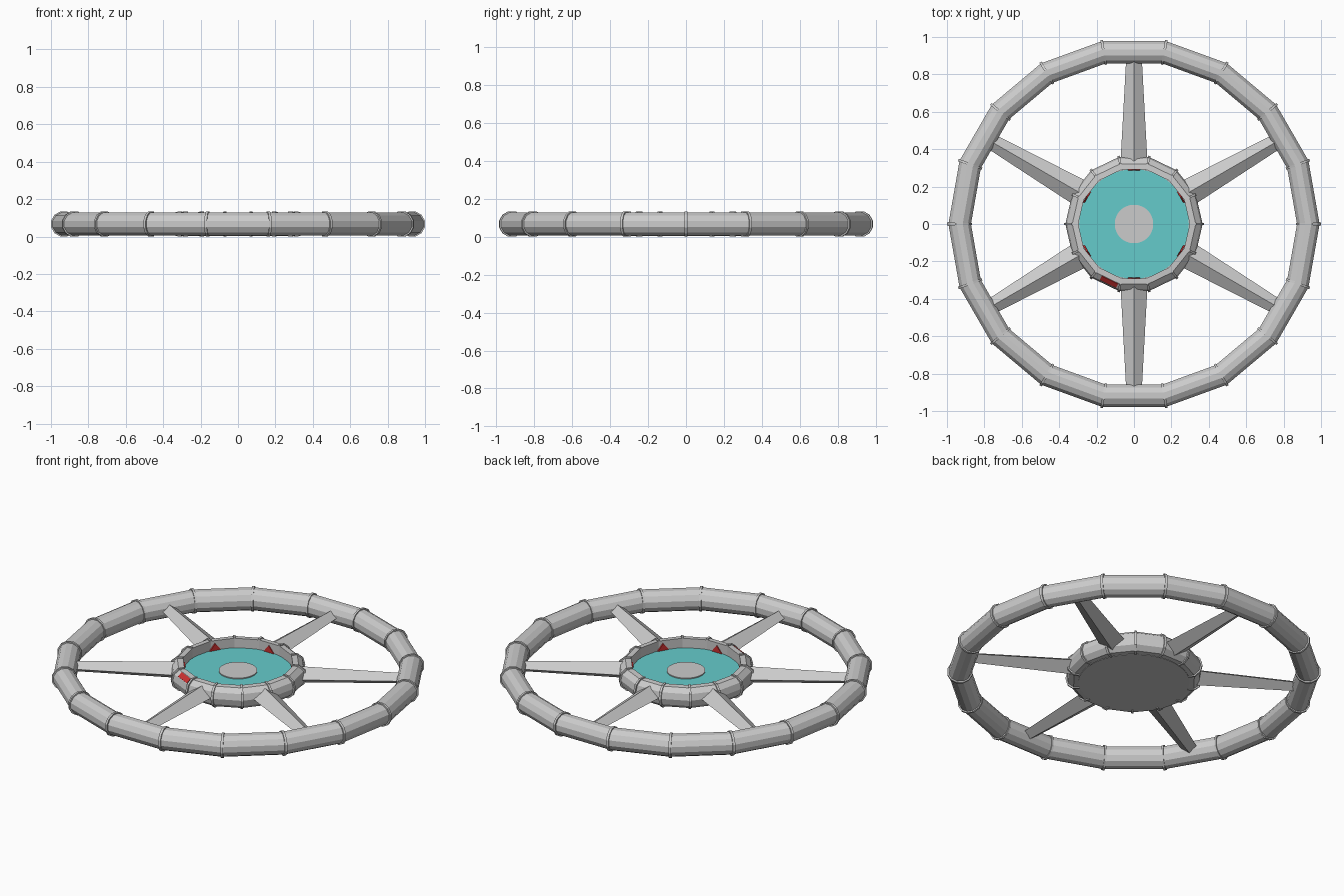
import bpy, bmesh, math
from mathutils import Vector

if "Cube" in bpy.data.objects:
    bpy.data.objects.remove(bpy.data.objects["Cube"])

ZC = 0.067


def material(name, rgb):
    m = bpy.data.materials.new(name)
    m.diffuse_color = (*rgb, 1)
    m.use_nodes = True
    m.node_tree.nodes["Principled BSDF"].inputs["Base Color"].default_value = m.diffuse_color
    return m


grey = material("light_grey", (0.6, 0.6, 0.6))
teal = material("teal", (0.13, 0.6, 0.6))
red = material("red", (0.6, 0.03, 0.03))


def finish(bm, name, mat):
    bmesh.ops.recalc_face_normals(bm, faces=bm.faces)
    me = bpy.data.meshes.new(name)
    bm.to_mesh(me)
    bm.free()
    me.materials.append(mat)
    ob = bpy.data.objects.new(name, me)
    bpy.context.collection.objects.link(ob)
    return ob


def point(r, z, a):
    return Vector((r * math.cos(a), r * math.sin(a), z))


def loft(bm, loops, closed=False):
    """Join matching loops of points; cap both ends unless closed."""
    rows = [[bm.verts.new(p) for p in loop] for loop in loops]
    n = len(rows[0])
    for i in range(len(rows) - (0 if closed else 1)):
        a, b = rows[i], rows[(i + 1) % len(rows)]
        for j in range(n):
            k = (j + 1) % n
            bm.faces.new((a[j], a[k], b[k], b[j]))
    if not closed:
        bm.faces.new(rows[0])
        bm.faces.new(rows[-1])


def ring(name, profile, sides):
    bm = bmesh.new()
    loft(bm, [[point(r, z, 2 * math.pi * i / sides) for r, z in profile]
              for i in range(sides)], True)
    return finish(bm, name, grey)


def collars(name, profile, sides, width):
    bm = bmesh.new()
    for i in range(sides):
        a = 2 * math.pi * i / sides
        loft(bm, [[point(r, z, a + s * width) for r, z in profile] for s in (-1, 1)])
    return finish(bm, name, grey)


def circle(r, c):
    return [(c + r * math.cos(math.radians(15 + 30 * i)),
             ZC + r * math.sin(math.radians(15 + 30 * i))) for i in range(12)]


def disc(name, r, z0, z1, mat):
    bm = bmesh.new()
    loft(bm, [[point(r, z, 2 * math.pi * i / 48) for i in range(48)] for z in (z0, z1)])
    return finish(bm, name, mat)


# outer rim with joint collars
ring("outer_rim", circle(0.0625, 0.932), 18)
collars("rim_collars", circle(0.0695, 0.932), 18, math.radians(0.4))

# hub ring with joint collars
hub = [(0.298, 0.128), (0.33, 0.126), (0.358, 0.102), (0.367, ZC),
       (0.358, 0.032), (0.33, 0.008), (0.298, 0.006)]
ring("hub_ring", hub, 14)
collars("hub_collars",
        [(max(0.296, 0.30 + (r - 0.30) * 1.1), ZC + (z - ZC) * 1.1) for r, z in hub],
        14, math.radians(1.0))

# hub floor, teal deck and centre cap
disc("hub_floor", 0.297, 0.004, 0.068, grey)
disc("teal_deck", 0.293, 0.068, 0.073, teal)
disc("centre_cap", 0.103, 0.073, 0.079, grey)

# six tapered diamond spokes, each with a red marker inside the hub
spokes, marks = bmesh.new(), bmesh.new()
for i in range(6):
    a = math.radians(30 + 60 * i)
    d = Vector((math.cos(a), math.sin(a), 0))
    t = Vector((-d.y, d.x, 0))
    up = Vector((0, 0, 1))
    loft(spokes, [[d * r + up * ZC + t * (w * x) + up * (h * y)
                   for x, y in ((1, 0), (0, 1), (-1, 0), (0, -1))]
                  for r, w, h in ((0.315, 0.073, 0.048), (0.88, 0.042, 0.03))])
    loft(marks, [[d * r + t * x + up * z
                  for x, z in ((0.035, 0.07), (0, 0.114), (-0.035, 0.07))]
                 for r in (0.285, 0.294)])
finish(spokes, "spokes", grey)
finish(marks, "inner_markers", red)

# red plate on one sloped facet of the hub ring
a = math.radians(360 / 14 * 9.5)
k = math.cos(math.pi / 14)
lo, hi = point(0.356 * k, 0.1037, a), point(0.332 * k, 0.1243, a)
t = Vector((-math.sin(a), math.cos(a), 0))
n = (hi - lo).cross(t).normalized()
if n.z < 0:
    n = -n
bm = bmesh.new()
loft(bm, [[p + t * x + n * h for p, x in
           ((lo, -0.035), (lo, 0.062), (hi, 0.062), (hi, -0.035))]
          for h in (-0.001, 0.003)])
finish(bm, "red_plate", red)
